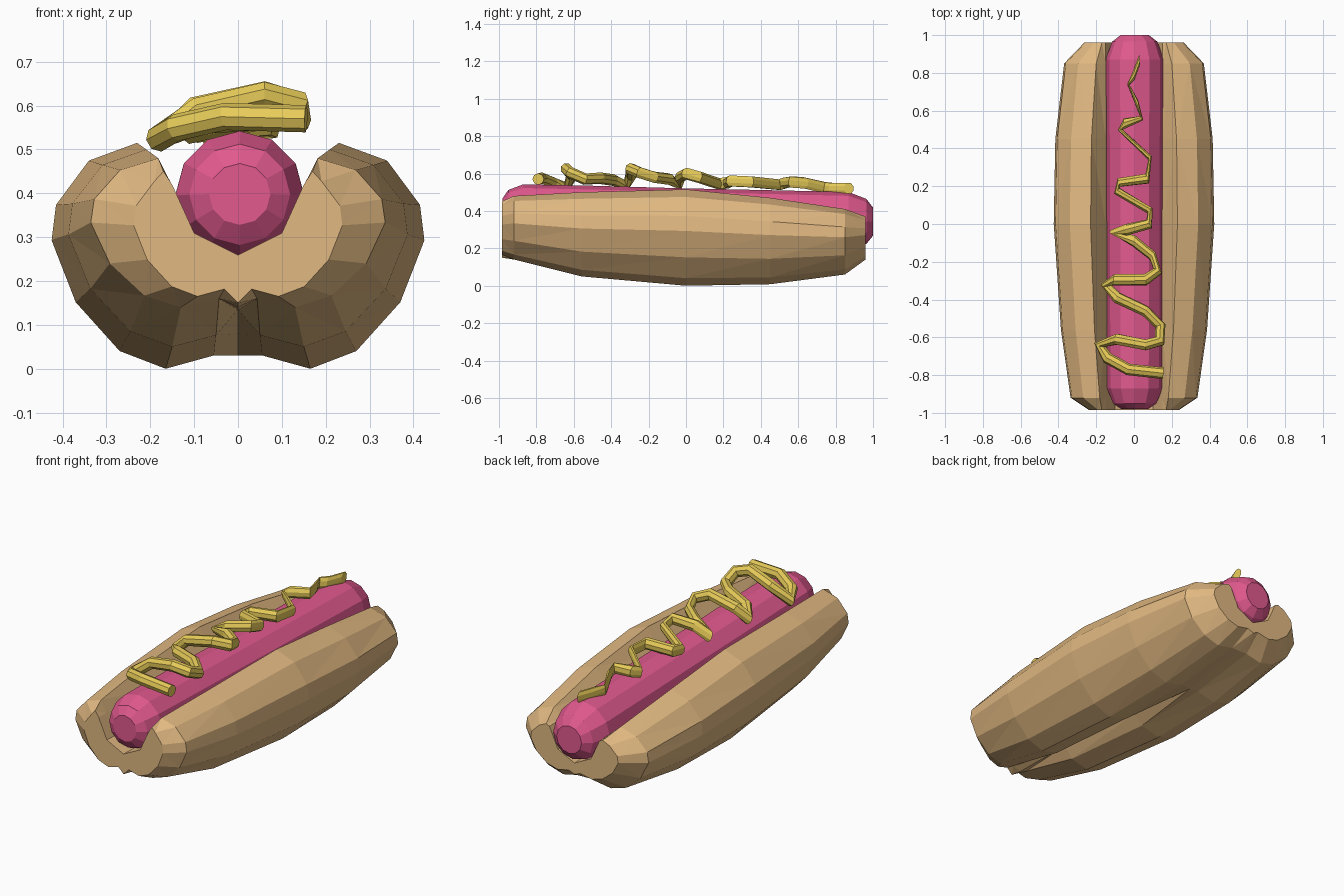
import bpy, bmesh
from math import sin, cos, tau

if "Cube" in bpy.data.objects:
    bpy.data.objects.remove(bpy.data.objects["Cube"])


def paint(obj, color):
    mat = bpy.data.materials.new(obj.name + "_color")
    mat.diffuse_color = (*color, 1)
    mat.use_nodes = True
    mat.node_tree.nodes["Principled BSDF"].inputs["Base Color"].default_value = mat.diffuse_color
    obj.data.materials.append(mat)


def loft(name, rings, color, triangulate=False):
    """Skin a list of closed rings and cap both ends."""
    bm = bmesh.new()
    vr = [[bm.verts.new(p) for p in r] for r in rings]
    n = len(vr[0])
    for a, b in zip(vr, vr[1:]):
        for i in range(n):
            j = (i + 1) % n
            bm.faces.new((a[i], a[j], b[j], b[i]))
    bm.faces.new(vr[0])
    bm.faces.new(vr[-1])
    bmesh.ops.recalc_face_normals(bm, faces=bm.faces)
    if triangulate:
        bmesh.ops.triangulate(bm, faces=bm.faces)
    me = bpy.data.meshes.new(name)
    bm.to_mesh(me)
    bm.free()
    obj = bpy.data.objects.new(name, me)
    bpy.context.collection.objects.link(obj)
    paint(obj, color)
    return obj


# Bun: half section from the channel floor, over the lobe, to the bottom crease
channel = [(0, 0.26), (0.10, 0.31), (0.15, 0.42)]
lobe = [(0.23, 0.51), (0.34, 0.47), (0.415, 0.37), (0.425, 0.29),
        (0.37, 0.15), (0.27, 0.04), (0.165, 0.0), (0.055, 0.03)]
# y, width scale, bottom z, top z, crease z
stations = [(-0.985, 0.56, 0.165, 0.45, 0.15), (-0.92, 0.79, 0.14, 0.48, 0.14),
            (-0.56, 0.91, 0.05, 0.50, 0.135), (0.0, 1.0, 0.0, 0.515, 0.08),
            (0.45, 0.98, 0.008, 0.47, 0.03), (0.85, 0.87, 0.06, 0.41, 0.08),
            (0.96, 0.62, 0.14, 0.37, 0.14)]


def bun_ring(y, sx, zb, zt, crease):
    drop = 0.03 * (y + 1)
    half = [(x, y, z - drop) for x, z in channel]
    for x, z in lobe:
        w = max(x * sx, 0.17) if z > 0.2 else x * sx
        half.append((w, y, zb + z / 0.51 * (zt - zb)))
    mirrored = [(-x, yy, z) for x, yy, z in half[:0:-1]]
    return half + [(0, y, crease)] + mirrored


loft("bun", [bun_ring(*s) for s in stations], (0.75, 0.48, 0.22), True)

# Sausage: rounded cylinder sloping slightly down to the back
sausage_profile = [(-0.98, 0.07), (-0.95, 0.115), (-0.87, 0.147), (-0.5, 0.15),
                   (0.0, 0.15), (0.5, 0.153), (0.87, 0.155), (0.965, 0.12), (1.0, 0.075)]
sausage_rings = []
for y, r in sausage_profile:
    zc = 0.398 - 0.028 * (y + 0.98)
    sausage_rings.append([(0.004 + r * cos(tau * i / 12), y, zc + r * sin(tau * i / 12))
                          for i in range(12)])
loft("sausage", sausage_rings, (0.75, 0.1, 0.27))

# Mustard: zigzag tube, squeezed sideways towards its tail
path = [(0.155, -0.79, 0.57), (-0.03, -0.77, 0.575), (-0.14, -0.71, 0.55),
        (-0.18, -0.64, 0.525), (-0.09, -0.61, 0.59), (0.06, -0.64, 0.625),
        (0.135, -0.62, 0.605), (0.14, -0.54, 0.57), (0.06, -0.46, 0.575),
        (-0.09, -0.39, 0.565), (-0.15, -0.32, 0.54), (-0.10, -0.295, 0.59),
        (0.06, -0.295, 0.625), (0.125, -0.25, 0.605), (0.10, -0.17, 0.58),
        (0.0, -0.09, 0.57), (-0.11, -0.04, 0.54), (-0.04, -0.03, 0.58),
        (0.08, 0.0, 0.60), (0.085, 0.07, 0.58), (-0.09, 0.175, 0.545),
        (-0.08, 0.22, 0.55), (0.07, 0.24, 0.56), (0.085, 0.35, 0.555),
        (-0.075, 0.50, 0.54), (-0.055, 0.53, 0.55), (0.04, 0.56, 0.555),
        (0.02, 0.63, 0.55), (-0.03, 0.74, 0.525), (0.0, 0.79, 0.52), (0.03, 0.87, 0.52)]


def squeeze(y):
    return min(1.0, max(0.18, (0.97 - y) / 1.6))


curve = bpy.data.curves.new("mustard_path", 'CURVE')
curve.dimensions = '3D'
curve.bevel_depth = 0.031
curve.bevel_resolution = 2
curve.use_fill_caps = True
spline = curve.splines.new('POLY')
spline.points.add(len(path) - 1)
for p, (x, y, z) in zip(spline.points, path):
    p.co = (x / squeeze(y), y, z, 1)
    p.radius = 1
spline.use_smooth = False
helper = bpy.data.objects.new("mustard_helper", curve)
bpy.context.collection.objects.link(helper)
bpy.context.view_layer.update()
deps = bpy.context.evaluated_depsgraph_get()
mesh = bpy.data.meshes.new_from_object(helper.evaluated_get(deps))
bpy.data.objects.remove(helper)
for v in mesh.vertices:
    v.co.x *= squeeze(v.co.y)
for f in mesh.polygons:
    f.use_smooth = False
mustard = bpy.data.objects.new("mustard", mesh)
bpy.context.collection.objects.link(mustard)
mesh.materials.clear()
paint(mustard, (0.8, 0.6, 0.1))
